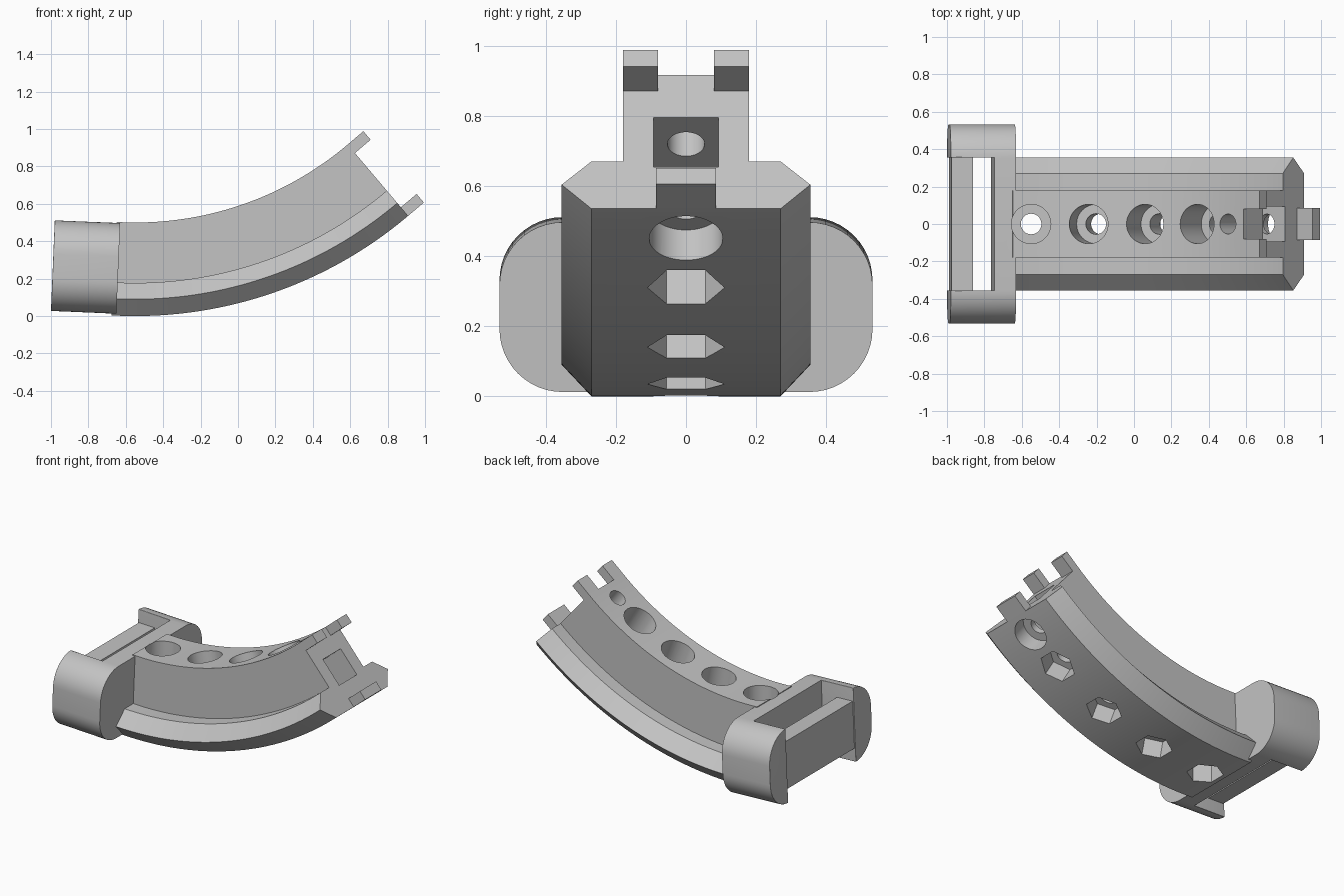
import bpy, bmesh
from math import sin, cos, pi, radians
from mathutils import Matrix

cube = bpy.data.objects.get("Cube")
if cube:
    bpy.data.objects.remove(cube)

mat = bpy.data.materials.new("light grey")
mat.use_nodes = True
GREY = (0.55, 0.55, 0.55, 1)
mat.diffuse_color = GREY
mat.node_tree.nodes["Principled BSDF"].inputs["Base Color"].default_value = GREY

# Arc frame: the strap bends about a y axis above the floor
CENTRE = Matrix.Translation((-0.55, 0, 2.257))
INNER, OUTER = 1.757, 2.257
START, END = -3.2, 40.3


def on_arc(angle, radius, along=0):
    """Frame on the arc: x runs along the strap, z points to the arc centre."""
    return (CENTRE @ Matrix.Rotation(-radians(angle), 4, 'Y')
            @ Matrix.Translation((along, 0, -radius)))


def finish(name, bm):
    bmesh.ops.recalc_face_normals(bm, faces=bm.faces)
    mesh = bpy.data.meshes.new(name)
    bm.to_mesh(mesh)
    bm.free()
    mesh.materials.append(mat)
    ob = bpy.data.objects.new(name, mesh)
    bpy.context.collection.objects.link(ob)
    return ob


def box(name, size, matrix):
    bm = bmesh.new()
    bmesh.ops.create_cube(bm, size=1, matrix=matrix @ Matrix.Diagonal((*size, 1)))
    return finish(name, bm)


def arc_box(name, y, width, r0, r1, t0, t1):
    """Box at the free end, spanning radii r0..r1 and lengths t0..t1."""
    frame = on_arc(END, (r0 + r1) / 2, (t0 + t1) / 2) @ Matrix.Translation((0, y, 0))
    return box(name, (t1 - t0, width, r1 - r0), frame)


def arc_hole(angle, radius, r0, r1, sides=48):
    bm = bmesh.new()
    bmesh.ops.create_cone(bm, cap_ends=True, segments=sides, radius1=radius,
                          radius2=radius, depth=r1 - r0,
                          matrix=on_arc(angle, (r0 + r1) / 2))
    return finish("hole_cutter", bm)


def cut(ob, cutters):
    for c in cutters:
        c.hide_render = True
        mod = ob.modifiers.new("cut", 'BOOLEAN')
        mod.operation, mod.solver, mod.object = 'DIFFERENCE', 'EXACT', c
    graph = bpy.context.evaluated_depsgraph_get()
    mesh = bpy.data.meshes.new_from_object(ob.evaluated_get(graph))
    ob.modifiers.clear()
    ob.data = mesh


def smooth(ob):
    bpy.ops.object.select_all(action='DESELECT')
    ob.select_set(True)
    bpy.context.view_layer.objects.active = ob
    bpy.ops.object.shade_smooth_by_angle(angle=radians(30))


# Curved strap: narrow spine with a chamfered outer flange
half = [(0.18, INNER), (0.18, 2.08), (0.27, 2.08), (0.355, 2.167), (0.27, OUTER)]
section = half + [(-y, r) for y, r in reversed(half)]
bm = bmesh.new()
rings = []
STEPS = 56
for i in range(STEPS + 1):
    a = START + (END - START) * i / STEPS
    rings.append([bm.verts.new(on_arc(a, r) @ Matrix.Translation((0, y, 0)).translation)
                  for y, r in section])
n = len(section)
for p, q in zip(rings, rings[1:]):
    for j in range(n):
        k = (j + 1) % n
        bm.faces.new((p[j], p[k], q[k], q[j]))
bm.faces.new(rings[0])
bm.faces.new(rings[-1])
strap = finish("curved_strap", bm)

# Bolt holes with round recesses inside and hexagonal nut recesses outside
recesses, cutters = [], []
for a in (0, 10.1, 20.3, 30.4):
    recesses.append(arc_hole(a, 0.105, INNER - 0.1, INNER + 0.22))
    cutters.append(arc_hole(a, 0.055, INNER - 0.1, OUTER + 0.1))
    cutters.append(arc_hole(a, 0.11, OUTER - 0.12, OUTER + 0.1, 6))

# End bolt hole with its recess outside, and the square nut pocket
cutters.append(arc_hole(36.8, 0.053, INNER - 0.1, OUTER + 0.1))
cutters.append(arc_hole(36.8, 0.105, OUTER - 0.11, OUTER + 0.1))
cutters.append(arc_box("pocket_cutter", 0, 0.185, 1.916, 2.10, -0.218, 0.1))
cut(strap, recesses + cutters)
smooth(strap)

# Interlocking teeth on the free end
for side, y in (("left", 0.13), ("right", -0.13)):
    arc_box(side + "_tooth", y, 0.1, INNER, INNER + 0.06, 0, 0.11)
arc_box("centre_tooth", 0, 0.17, OUTER - 0.06, OUTER, 0, 0.11)

# Buckle block: rounded outline run along x, slightly tilted
L, W, H, R = 0.175, 0.5325, 0.2425, 0.18
tilt = Matrix.Translation((-0.815, 0, 0.262)) @ Matrix.Rotation(0.042, 4, 'Y')
outline = []
for q, (sy, sz) in enumerate(((1, 1), (-1, 1), (-1, -1), (1, -1))):
    for i in range(13):
        a = (q + i / 12) * pi / 2
        outline.append((sy * (W - R) + R * cos(a), sz * (H - R) + R * sin(a)))
bm = bmesh.new()
base = bm.faces.new([bm.verts.new((-L, y, z)) for y, z in outline])
new = bmesh.ops.extrude_face_region(bm, geom=[base], use_keep_orig=True)["geom"]
bmesh.ops.translate(bm, vec=(2 * L, 0, 0),
                    verts=[v for v in new if isinstance(v, bmesh.types.BMVert)])
buckle = finish("buckle_frame", bm)

# Open the frame between the arms
opening = box("opening_cutter", (0.4, 0.71, 1), Matrix.Translation((0.06 - 0.2, 0, 0)))
cut(buckle, [opening])

# Round the arm ends and their inner edges
bm = bmesh.new()
bm.from_mesh(buckle.data)
edges = []
for e in bm.edges:
    mid = (e.verts[0].co + e.verts[1].co) / 2
    if len(e.link_faces) == 2 and e.calc_face_angle() > 1 and mid.x < 0.03:
        edges.append(e)
bmesh.ops.bevel(bm, geom=edges, offset=0.028, segments=5, profile=0.5,
                affect='EDGES', clamp_overlap=True)
bm.transform(tilt)
bm.to_mesh(buckle.data)
bm.free()
cut(buckle, [recesses[0]])
smooth(buckle)

# Strap bar across the arms
box("buckle_bar", (0.115, 0.74, 0.31), tilt @ Matrix.Translation((-0.11, 0, 0)))

for c in recesses + cutters + [opening]:
    bpy.data.objects.remove(c)
